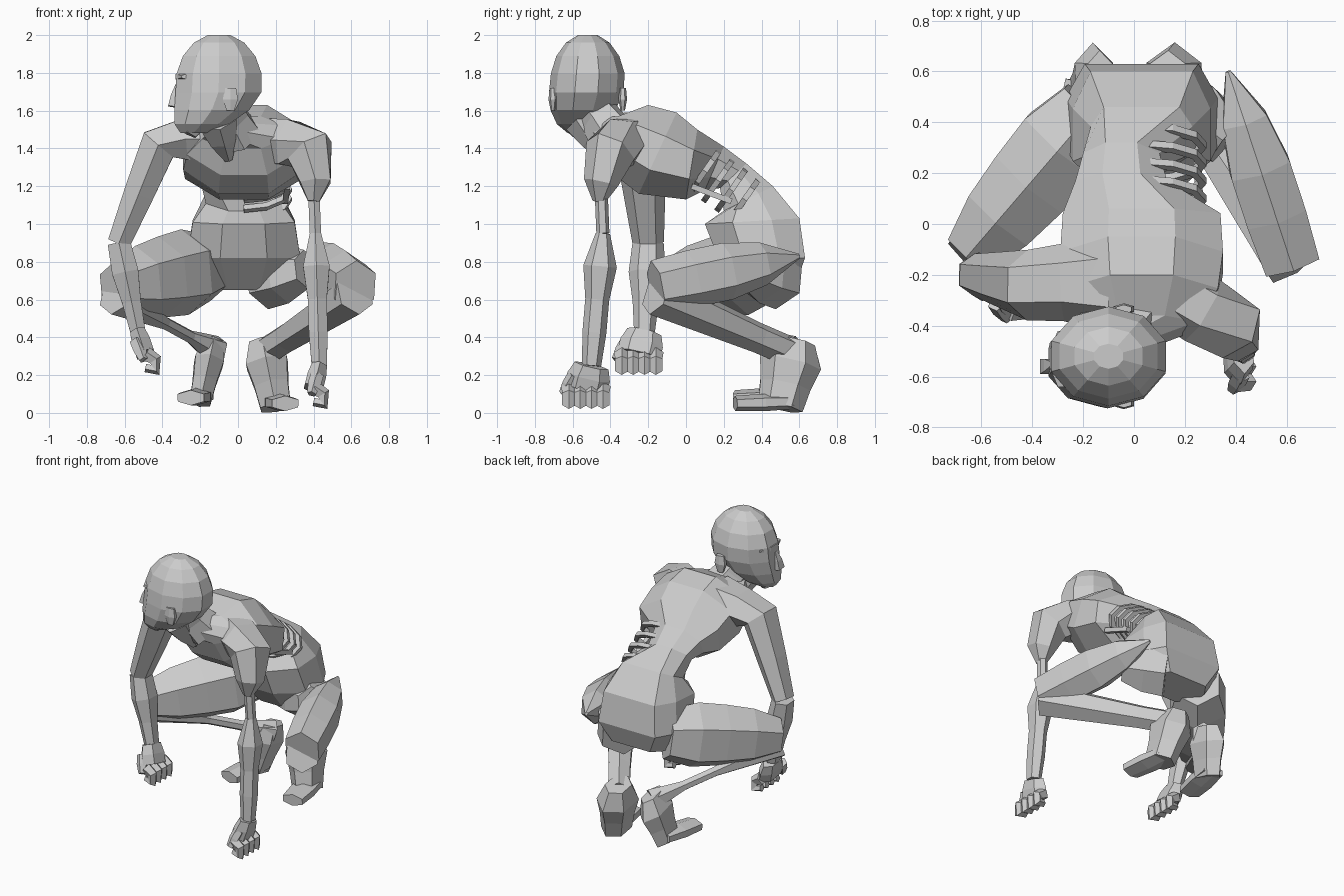
import bpy
import bmesh
import math
from mathutils import Vector

cube = bpy.data.objects.get("Cube")
if cube:
    bpy.data.objects.remove(cube)

grey = (.6, .6, .6, 1)
skin = bpy.data.materials.new("grey skin")
skin.use_nodes = True
skin.diffuse_color = grey
skin.node_tree.nodes["Principled BSDF"].inputs["Base Color"].default_value = grey

ACROSS, BACK, UP = Vector((1, 0, 0)), Vector((0, 1, 0)), Vector((0, 0, 1))


def vec(x, y, z):
    return Vector((x, y, z))


def ring(centre, side, depth, count, broad=1):
    """Ring of points facing side and depth; broad widens the far half."""
    grow = 1 / math.cos(math.pi / count)
    points = []
    for i in range(count):
        turn = (i + .5) * math.tau / count
        across, deep = math.cos(turn), math.sin(turn)
        if deep > abs(across):
            across *= broad
        points.append(centre + grow * (side * across + depth * deep))
    return points


def bridge(name, rings):
    """Join equal rings into one closed object with flat faces."""
    bm = bmesh.new()
    loops = [[bm.verts.new(point) for point in points] for points in rings]
    for lower, upper in zip(loops, loops[1:]):
        for i in range(len(lower)):
            bm.faces.new((lower[i - 1], lower[i], upper[i], upper[i - 1]))
    bm.faces.new(loops[0])
    bm.faces.new(loops[-1])
    bmesh.ops.recalc_face_normals(bm, faces=bm.faces)
    mesh = bpy.data.meshes.new(name)
    bm.to_mesh(mesh)
    bm.free()
    mesh.materials.append(skin)
    bpy.context.collection.objects.link(bpy.data.objects.new(name, mesh))


def tube(name, path, radii, flat=1, ref=BACK, count=6):
    """Sweep a cross-section along a path; flat scales its radius along ref."""
    rings = []
    for i, (point, radius) in enumerate(zip(path, radii)):
        along = path[min(i + 1, len(path) - 1)] - path[max(i - 1, 0)]
        side = ref.cross(along).normalized()
        depth = along.normalized().cross(side)
        rings.append(ring(point, side * radius, depth * radius * flat, count))
    bridge(name, rings)


def bone(name, start, end, radii, flat=1, ref=BACK, count=6):
    """Straight limb with its radii spread evenly from start to end."""
    steps = len(radii) - 1
    path = [start.lerp(end, i / steps) for i in range(steps + 1)]
    tube(name, path, radii, flat, ref, count)


# Torso: half width, then front and back points in y and z
sections = [
    (.2, .34, .65, .58, .68),
    (.3, .17, .82, .63, .82),
    (.27, .1, 1, .6, 1.03),
    (.2, .2, 1.07, .46, 1.2),
    (.15, .18, 1.19, .32, 1.32),
    (.18, .1, 1.18, .2, 1.41),
    (.31, 0, 1.13, .06, 1.5),
    (.32, -.25, 1.16, -.05, 1.59),
    (.3, -.38, 1.26, -.2, 1.63),
    (.22, -.44, 1.4, -.36, 1.57),
    (.1, -.52, 1.45, -.43, 1.57),
]
rings = []
for width, front_y, front_z, back_y, back_z in sections:
    # The wasted flank is narrower on the left only
    middle = -.05 if width < .2 else .03
    front, back = vec(middle, front_y, front_z), vec(middle, back_y, back_z)
    broad = 1.8 if back_y > .4 else 1
    rings.append(ring((front + back) / 2, ACROSS * width, (back - front) / 2, 8, broad))
bridge("torso", rings)

# Neck and the muscle running to the breastbone
bone("neck", vec(0, -.38, 1.46), vec(-.1, -.52, 1.65), (.12, .1, .1))
bone("throat", vec(-.05, -.42, 1.34), vec(-.11, -.53, 1.55), (.02, .07, .1))

# Head: an egg that leans towards the chin, which points to the right side
rings = []
for i in range(8):
    angle = .25 + i * .37
    drop = max(0, -math.cos(angle))
    centre = vec(-.1 - .15 * drop ** 2, -.52 - .05 * drop, 1.74 + .27 * math.cos(angle))
    size = math.sin(angle)
    rings.append(ring(centre, ACROSS * .23 * size, BACK * .19 * size, 10))
bridge("head", rings)

# Face
bone("nose", vec(-.32, -.55, 1.74), vec(-.34, -.56, 1.62), (.01, .025, .03), count=4)
bone("chin", vec(-.23, -.56, 1.56), vec(-.27, -.57, 1.48), (.08, .05))
bone("brow", vec(-.28, -.64, 1.78), vec(-.28, -.42, 1.78), (.02, .05, .05, .02), .5, UP)
for name, z in (("upper_lip", 1.58), ("lower_lip", 1.55)):
    bone(name, vec(-.3, -.61, z), vec(-.3, -.51, z), (.01, .03, .01), .5, UP, 4)
for side, sign in (("right", -1), ("left", 1)):
    ear = vec(-.04, -.52 + sign * .185, 1.66)
    bone(side + "_ear", ear - UP * .06, ear + UP * .06, (.02, .04, .03), .5)

# Right arm
shoulder, elbow, wrist = vec(-.42, -.24, 1.42), vec(-.63, -.2, .9), vec(-.53, -.22, .43)
tube("right_upper_arm", [vec(-.1, -.23, 1.45), vec(-.28, -.23, 1.45), shoulder,
                         shoulder.lerp(elbow, .5), elbow], (.14, .11, .1, .08, .06), 1.2)
bone("right_forearm", elbow, wrist, (.06, .07, .05, .04), 1.2)

# Left arm, wasted to bone above the elbow
shoulder, elbow, left_wrist = vec(.38, -.4, 1.39), vec(.41, -.44, .95), vec(.43, -.5, .25)
tube("left_shoulder", [vec(.13, -.25, 1.44), vec(.27, -.34, 1.43), shoulder,
                       vec(.41, -.45, 1.22), vec(.4, -.46, 1.12)], (.12, .12, .12, .08, .03))
bone("left_upper_arm_bone", vec(.4, -.45, 1.2), elbow, (.03, .03))
bone("left_forearm", elbow, left_wrist, (.03, .07, .05, .05, .04), 1.1)


def hand(side, wrist, lean):
    """Clenched hand hanging from the wrist; lean moves the knuckles left."""
    knuckles = wrist + vec(lean, -.03, -.12)
    bone(side + "_palm", wrist, knuckles, (.04, .05, .05), 2)
    for i, finger in enumerate(("index", "middle", "ring", "little")):
        root = knuckles + BACK * (i * .06 - .09)
        tip = root + vec(.05, 0, -.03)
        path = [root, tip, tip - UP * .05, root - UP * .07]
        tube(f"{side}_{finger}_finger", path, (.035, .03, .03, .02), count=5)
    thumb = wrist + vec(-.01, -.09, -.05)
    bone(side + "_thumb", thumb, thumb + vec(lean, -.06, -.1), (.03, .03, .02), ref=ACROSS, count=5)


hand("right", wrist, .04)
hand("left", left_wrist, -.03)

# Right leg, with a shin wasted to bone
hip, knee, ankle = vec(-.16, .45, .77), vec(-.65, -.12, .67), vec(-.12, .56, .33)
bone("right_thigh", hip, knee, (.14, .18, .17, .15, .1), 1.1, UP)
bone("right_shin", knee - UP * .05, ankle, (.09, .06, .03, .03, .07), ref=UP)

# Left leg, with a thigh tapering to a torn point
hip, knee, ankle = vec(.37, .6, .83), vec(.62, -.16, .67), vec(.14, .56, .32)
bone("left_thigh", hip, knee, (.01, .09, .12, .12, .11), 1.1, UP)
bone("left_shin", knee - UP * .04, ankle, (.1, .09, .08, .07, .07), ref=UP)
bone("left_buttock", vec(.14, .49, .72), vec(.36, .32, .76), (.15, .14, .09), ref=UP)

# Feet with raised heels and flat toes, the right one thinner
for side, sign, lift, build in (("left", 1, 0, 1), ("right", -1, .03, .7)):
    ball = vec(sign * .2, .5, .03 + lift)
    heel = vec(sign * .13, .58, .38)
    radii = [build * r for r in (.07, .11, .09, .08)]
    bone(side + "_foot", heel, ball, radii, 1.3 / build)
    bone(side + "_toes", ball + vec(0, .06, .03), ball + vec(sign * .05, -.24, .02),
         (.07, .08, .07), .5, UP)

# Bare ribs arching out of the open left flank
for i, label in enumerate(("first", "second", "third", "fourth")):
    middle = vec(.03, .1 + i * .07, 1.28 - i * .05)
    slant = vec(0, .07, .1)
    angles = [math.pi * (step / 6 - .5) for step in range(7)]
    path = [middle + ACROSS * .24 * math.cos(a) + slant * math.sin(a) for a in angles]
    tube(label + "_rib", path, [.015] * len(path), ref=slant.cross(ACROSS).normalized(), count=4)
bone("rib_cartilage", vec(.26, .03, 1.2), vec(.25, .24, 1.12), (.015, .015), ref=ACROSS, count=4)
